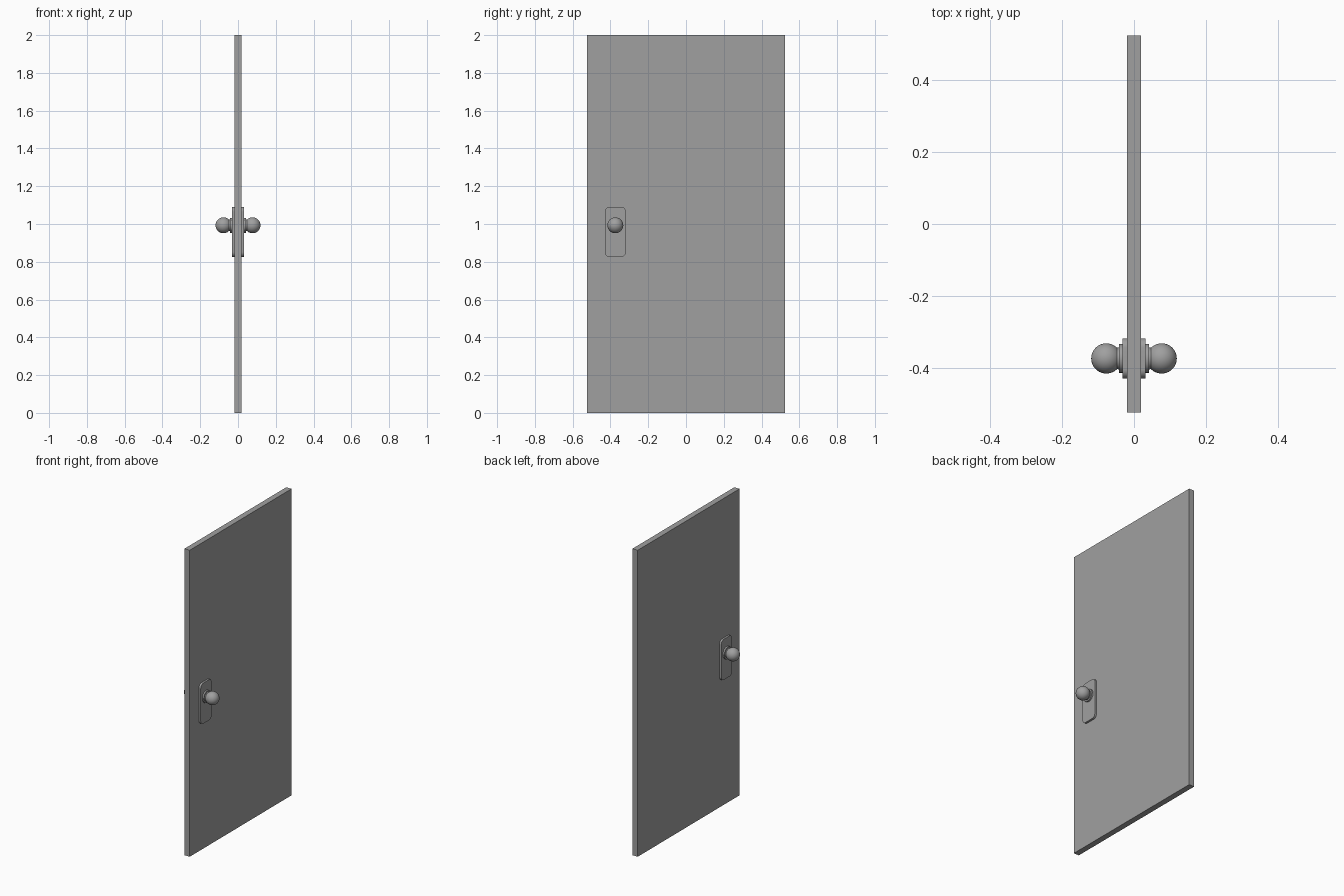
import bpy, bmesh, math
from mathutils import Matrix, Vector

if "Cube" in bpy.data.objects:
    bpy.data.objects.remove(bpy.data.objects["Cube"])

# single plain grey
grey = bpy.data.materials.new("plain grey")
grey.use_nodes = True
colour = (0.35, 0.35, 0.35, 1)
grey.diffuse_color = colour
grey.node_tree.nodes["Principled BSDF"].inputs["Base Color"].default_value = colour

DOOR_HALF = 0.019
KNOB_Y, KNOB_Z = -0.374, 0.993


def finish(name, bm, location, both_sides=False, smooth=False):
    bmesh.ops.recalc_face_normals(bm, faces=bm.faces)
    mesh = bpy.data.meshes.new(name)
    bm.to_mesh(mesh)
    bm.free()
    mesh.materials.append(grey)
    obj = bpy.data.objects.new(name, mesh)
    obj.location = location
    bpy.context.collection.objects.link(obj)
    if smooth:
        bpy.ops.object.select_all(action='DESELECT')
        obj.select_set(True)
        bpy.context.view_layer.objects.active = obj
        bpy.ops.object.shade_smooth_by_angle(angle=math.radians(35))
    if both_sides:
        mirror = obj.modifiers.new("other side", 'MIRROR')
        mirror.use_axis = (True, False, False)
    return obj


def box(size, centre=(0, 0, 0)):
    bm = bmesh.new()
    bmesh.ops.create_cube(bm, size=1, matrix=Matrix.Translation(centre) @ Matrix.Diagonal((*size, 1)))
    return bm


def lathe(profile, steps=48):
    """Turn (x, radius) points about the x axis."""
    bm = bmesh.new()
    verts = [bm.verts.new((x, r, 0)) for x, r in profile]
    edges = [bm.edges.new(pair) for pair in zip(verts, verts[1:])]
    bmesh.ops.spin(bm, geom=verts + edges, cent=(0, 0, 0), axis=(1, 0, 0),
                   angle=2 * math.pi, steps=steps, use_merge=True)
    bmesh.ops.remove_doubles(bm, verts=bm.verts, dist=0.00001)
    return bm


# door slab
finish("door_panel", box((2 * DOOR_HALF, 1.05, 2)), (0, 0, 1))

# rounded backplates
bm = box((0.014, 0.112, 0.265), (0.025, 0, 0))
corners = [e for e in bm.edges
           if abs((e.verts[0].co - e.verts[1].co).normalized().dot(Vector((1, 0, 0)))) > 0.9]
bmesh.ops.bevel(bm, geom=corners, offset=0.026, segments=8, profile=0.5, affect='EDGES')
finish("backplate", bm, (0, KNOB_Y, 0.958), both_sides=True, smooth=True)

# round collars
collar = [(0.030, 0), (0.030, 0.040), (0.042, 0.040), (0.042, 0)]
finish("collar", lathe(collar), (0, KNOB_Y, KNOB_Z), both_sides=True, smooth=True)

# knobs: flared neck running into a ball
radius, centre = 0.042, 0.077
profile = [(0.040, 0), (0.040, 0.031), (0.045, 0.030)]
for i in range(21):
    a = math.radians(135) * (1 - i / 20)
    profile.append((centre + radius * math.cos(a), radius * math.sin(a)))
finish("knob", lathe(profile), (0, KNOB_Y, KNOB_Z), both_sides=True, smooth=True)
